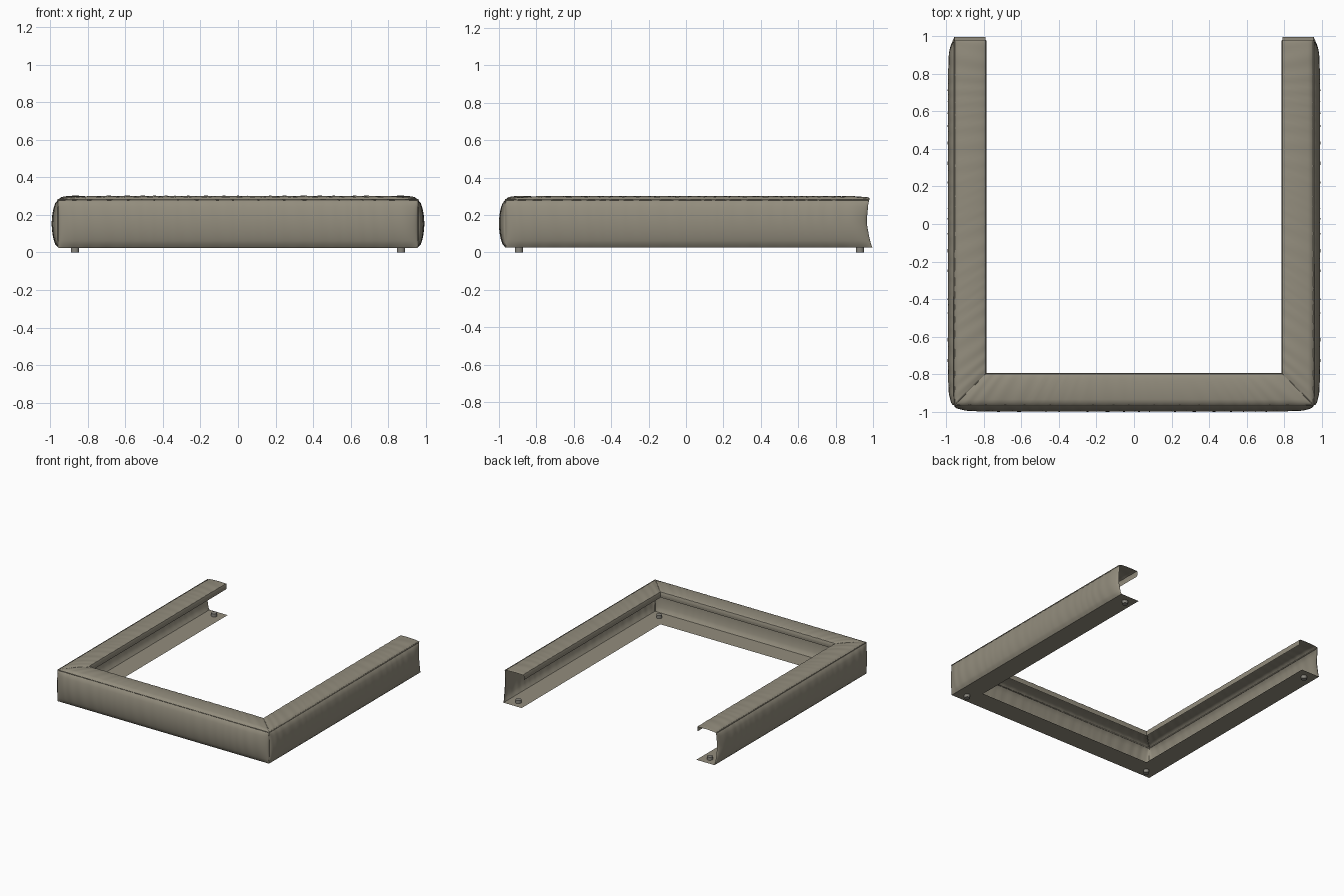
import bpy, bmesh, math
from mathutils import Vector

if "Cube" in bpy.data.objects:
    bpy.data.objects.remove(bpy.data.objects["Cube"])


def material(name, col):
    m = bpy.data.materials.new(name)
    m.diffuse_color = (*col, 1)
    m.use_nodes = True
    m.node_tree.nodes["Principled BSDF"].inputs["Base Color"].default_value = m.diffuse_color
    return m


FABRIC = material("taupe fabric", (0.29, 0.265, 0.205))
FOOT = material("grey foot", (0.25, 0.24, 0.21))
SX, SY = 0.957, 0.965      # outer seam lines
Z0, Z1 = 0.025, 0.281      # bottom edge and top seam heights


def profile():
    """C section: (inward distance, z, outward bulge, upward crown)."""
    pts = [(0.165, Z0, 0, 0), (0.08, Z0, 0, 0)]
    for i in range(15):                        # bulging outer wall
        t = i / 14
        pts.append((0, Z0 + (Z1 - Z0) * t, 0.034 * math.sin(math.pi * t) ** 0.55, 0))
    for i in range(1, 11):                     # crowned top
        t = i / 10
        pts.append((0.155 * t, Z1 + 0.004 * t, 0, 0.018 * math.sin(math.pi * (0.08 + 0.8 * t)) ** 0.5))
    pts += [(0.166, 0.288, 0, 0.004), (0.171, 0.278, 0, 0), (0.172, 0.265, 0, 0), (0.170, 0.248, 0, 0)]
    return pts


def back_end(z, d):
    """Sagging rear edge of the side rails."""
    t = (z - Z0) / (Z1 - Z0)
    if t >= 1:
        return 0.98
    return 0.997 - 0.03 * min(1, t * 2) ** 0.7 + 0.01 * max(0, t - 0.6) / 0.4


def rail(name, kind, n=110):
    bm = bmesh.new()
    grid = []
    for j in range(n + 1):
        s = 0.5 - 0.5 * math.cos(math.pi * j / n)
        u = abs(2 * s - 1)
        fade = max(0.0, 1 - u ** 16) ** 0.5
        row = []
        for d, z, bulge, crown in profile():
            b = bulge * (0.06 + 0.94 * fade)
            # soft cloth wrinkles
            w = 0.0012 * fade * math.sin(150 * s + 9 * z + 14 * d + 2 * math.sin(23 * s))
            e = d - b - (w if bulge else 0)
            zz = z + crown * (0.35 + 0.65 * fade) + (w if crown else 0)
            if kind == 'front':
                half = SX - d
                row.append(bm.verts.new((-half + 2 * half * s, -SY + e, zz)))
            else:
                y0, y1 = -SY + d, back_end(z, d)
                row.append(bm.verts.new((kind * (SX - e), y0 + (y1 - y0) * s, zz)))
        grid.append(row)
    for a, b in zip(grid, grid[1:]):
        for k in range(len(a) - 1):
            f = (a[k], b[k], b[k + 1], a[k + 1])
            bm.faces.new(f if kind != -1 else f[::-1])
    # make the outer wall face outwards
    bm.normal_update()
    out = Vector((0, -1, 0)) if kind == 'front' else Vector((kind, 0, 0))
    if sum(f.normal.dot(out) * f.calc_area() for f in bm.faces) < 0:
        bmesh.ops.reverse_faces(bm, faces=bm.faces[:])
    me = bpy.data.meshes.new(name)
    bm.to_mesh(me)
    bm.free()
    ob = bpy.data.objects.new(name, me)
    bpy.context.collection.objects.link(ob)
    me.materials.append(FABRIC)
    bpy.ops.object.select_all(action='DESELECT')
    ob.select_set(True)
    bpy.context.view_layer.objects.active = ob
    bpy.ops.object.shade_smooth_by_angle(angle=math.radians(45))


def piping(name, pts, r=0.004):
    cu = bpy.data.curves.new(name, 'CURVE')
    cu.dimensions = '3D'
    cu.bevel_depth = r
    cu.bevel_resolution = 2
    sp = cu.splines.new('POLY')
    sp.points.add(len(pts) - 1)
    for p, co in zip(sp.points, pts):
        p.co = (*co, 1)
    cu.materials.append(FABRIC)
    bpy.context.collection.objects.link(bpy.data.objects.new(name, cu))


# upholstered rails
rail("front_rail", 'front')
rail("right_rail", 1)
rail("left_rail", -1)

# seam piping around the top edge and at the corners
piping("top_seam", [(-SX, 0.975, Z1), (-SX, -SY, Z1), (SX, -SY, Z1), (SX, 0.975, Z1)])
for side, word in ((1, "right"), (-1, "left")):
    piping(word + "_corner_seam", [(side * SX, -SY, Z0 + 0.004), (side * SX, -SY, Z1)], 0.003)
    piping(word + "_mitre_seam", [(side * (SX - d), -SY + d, z) for d, z in
                                  ((0, Z1), (0.03, 0.288), (0.12, 0.290), (0.16, 0.287))], 0.003)
    # feet
    for y, place in ((-0.893, "front"), (0.93, "rear")):
        bpy.ops.mesh.primitive_cylinder_add(vertices=24, radius=0.022, depth=0.05,
                                            location=(side * 0.868, y, 0.025))
        foot = bpy.context.object
        foot.name = f"{place}_{word}_foot"
        foot.data.materials.append(FOOT)
        bpy.ops.object.shade_smooth_by_angle(angle=math.radians(40))
